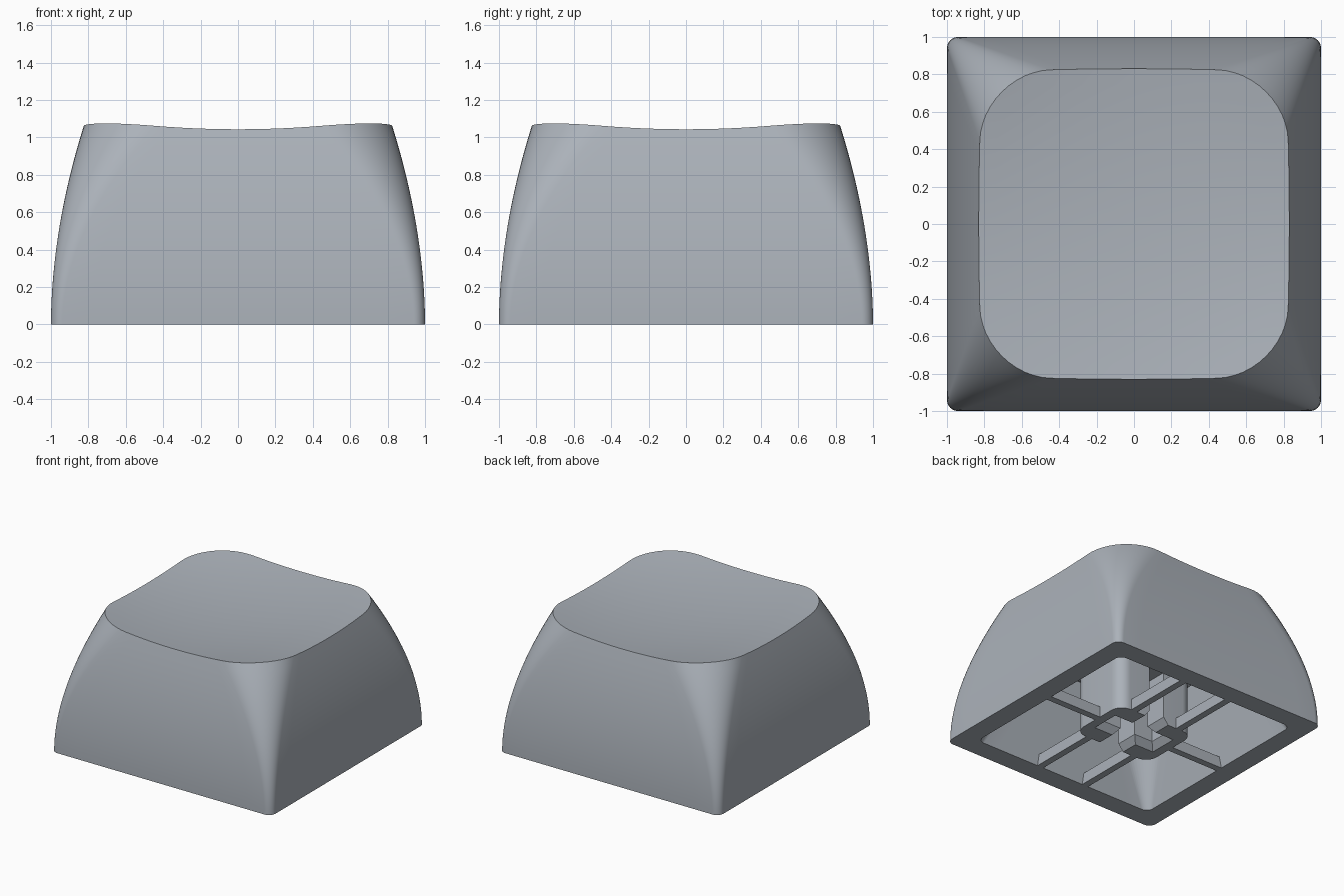
import bpy, bmesh, math

cube = bpy.data.objects.get("Cube")
if cube:
    bpy.data.objects.remove(cube, do_unlink=True)

mat = bpy.data.materials.new("slate grey plastic")
mat.use_nodes = True
COLOR = (0.41, 0.445, 0.49, 1)
mat.diffuse_color = COLOR
mat.node_tree.nodes["Principled BSDF"].inputs["Base Color"].default_value = COLOR

CORNER_STEPS, EDGE_STEPS, ROWS, DISH_RINGS = 12, 12, 20, 10
CEILING, SOCKET_TOP = 0.865, 0.44


def shade(ob):
    bpy.ops.object.select_all(action="DESELECT")
    ob.select_set(True)
    bpy.context.view_layer.objects.active = ob
    bpy.ops.object.shade_smooth_by_angle(angle=math.radians(30))


def finish(bm, name):
    bmesh.ops.recalc_face_normals(bm, faces=bm.faces)
    mesh = bpy.data.meshes.new(name)
    bm.to_mesh(mesh)
    bm.free()
    mesh.materials.append(mat)
    ob = bpy.data.objects.new(name, mesh)
    bpy.context.collection.objects.link(ob)
    return ob


def add_ring(bm, outline, z):
    return [bm.verts.new((x, y, z)) for x, y in outline]


def bridge(bm, low, high):
    for i in range(len(low)):
        j = (i + 1) % len(low)
        bm.faces.new((low[i], low[j], high[j], high[i]))


def loft(name, sections):
    """Closed solid through (outline, height) sections."""
    bm = bmesh.new()
    rings = [add_ring(bm, outline, z) for outline, z in sections]
    for low, high in zip(rings, rings[1:]):
        bridge(bm, low, high)
    bm.faces.new(rings[0])
    bm.faces.new(rings[-1])
    return finish(bm, name)


def rounded_rect(half_x, half_y, radius, edge_steps=1):
    """Outline of a rounded rectangle with evenly divided sides."""
    corners = []
    for q, (sx, sy) in enumerate([(1, 1), (-1, 1), (-1, -1), (1, -1)]):
        corners.append([])
        for i in range(CORNER_STEPS + 1):
            a = (q + i / CORNER_STEPS) * math.pi / 2
            corners[q].append((sx * (half_x - radius) + radius * math.cos(a),
                               sy * (half_y - radius) + radius * math.sin(a)))
    pts = []
    for q in range(4):
        pts += corners[q]
        (ax, ay), (bx, by) = corners[q][-1], corners[(q + 1) % 4][0]
        for i in range(1, edge_steps):
            t = i / edge_steps
            pts.append((ax + (bx - ax) * t, ay + (by - ay) * t))
    return pts


def wall_outline(z):
    """Bowed wall section: narrows and rounds off with height."""
    f = (z / 1.06) ** 1.9
    half = 1 - 0.175 * f
    return rounded_rect(half, half, 0.06 + 0.32 * f, EDGE_STEPS)


def dish(x, y):
    return 0.993 + 0.073 * (x * x + y * y) + 0.035 * x * x * y * y


# Cap: bowed walls trimmed by a dished top
bm = bmesh.new()
tops = [1.0] * len(wall_outline(0))
for _ in range(6):
    tops = [dish(*wall_outline(z)[i]) for i, z in enumerate(tops)]
rings = []
for r in range(ROWS + 1):
    heights = [top * r / ROWS for top in tops]
    rings.append([bm.verts.new((*wall_outline(z)[i], z)) for i, z in enumerate(heights)])
rim = [v.co.copy() for v in rings[-1]]
for r in range(1, DISH_RINGS):
    s = 1 - r / DISH_RINGS
    rings.append([bm.verts.new((c.x * s, c.y * s, dish(c.x * s, c.y * s))) for c in rim])
for low, high in zip(rings, rings[1:]):
    bridge(bm, low, high)
centre = bm.verts.new((0, 0, dish(0, 0)))
for i, v in enumerate(rings[-1]):
    bm.faces.new((v, rings[-1][(i + 1) % len(rim)], centre))

# Straight tapered cavity with a flat ceiling
mouth = add_ring(bm, rounded_rect(0.835, 0.835, 0.06, EDGE_STEPS), 0)
roof = add_ring(bm, rounded_rect(0.655, 0.655, 0.38, EDGE_STEPS), CEILING)
bridge(bm, rings[0], mouth)
bridge(bm, mouth, roof)
bm.faces.new(roof)
shade(finish(bm, "cap_shell"))

# Stem, flaring at 45 degrees above the socket to meet the walls
SX, SY = 0.358, 0.264
grow = CEILING - SOCKET_TOP
foot = rounded_rect(SX, SY, 0.1)
flare = [(x * (SX + grow) / SX, y * (SY + grow) / SY) for x, y in foot]
stem = loft("stem", [(foot, 0), (foot, SOCKET_TOP), (flare, CEILING)])


# Cross-shaped socket with a bevelled mouth, open at the front and back
def cross(extra):
    ax, wy, wx, by = (d + extra for d in (0.241, 0.075, 0.07, 0.275))
    quarter = [(ax, wy), (wx, wy), (wx, by)]
    half = quarter + [(-x, y) for x, y in reversed(quarter)]
    return half + [(-x, -y) for x, y in half]


BEVEL = 0.044
cutter = loft("socket_cutter", [(cross(BEVEL), -0.1), (cross(BEVEL), 0),
                                (cross(0), 0.055), (cross(0), SOCKET_TOP)])
mod = stem.modifiers.new("socket", "BOOLEAN")
mod.operation = "DIFFERENCE"
mod.solver = "EXACT"
mod.object = cutter
bpy.context.view_layer.objects.active = stem
bpy.ops.object.modifier_apply(modifier="socket")
bpy.data.objects.remove(cutter, do_unlink=True)
shade(stem)


# Support ribs between the stem and the walls
def rib(name, x0, x1, y0, y1):
    base = [(x0, y0), (x1, y0), (x1, y1), (x0, y1)]
    loft(name, [(base, 0), (base, 0.09)])


T = 0.028
for side, end in ((1, "back"), (-1, "front")):
    for x, label in ((0.22, "left"), (-0.22, "right")):
        rib(f"rib_{end}_{label}", x - T, x + T, side * 0.25, side * 0.84)
for side, label in ((1, "left"), (-1, "right")):
    rib(f"rib_{label}", side * 0.345, side * 0.84, -T, T)
